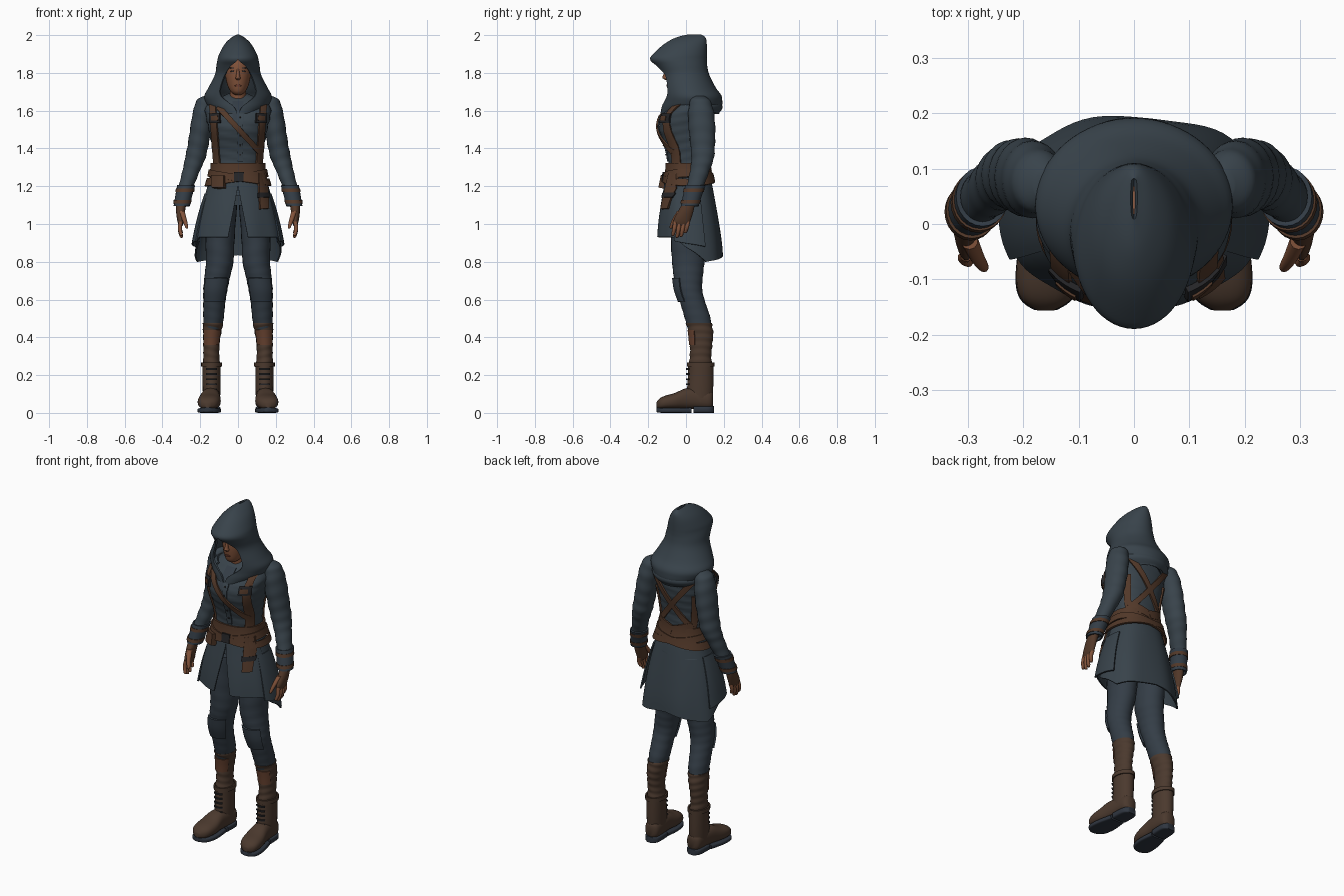
import bpy, bmesh, math

# Flat colours (linear)
def colour(name, r, g, b):
    m = bpy.data.materials.new(name)
    m.diffuse_color = (r, g, b, 1)
    return m

CLOTH = colour("slate_cloth", .040, .056, .070)
PANTS = colour("dark_blue_cloth", .034, .047, .062)
LEATHER = colour("brown_leather", .085, .040, .022)
BOOT = colour("boot_leather", .070, .041, .027)
PATCH = colour("tan_leather", .130, .052, .028)
SKIN = colour("skin", .220, .085, .042)
SOLE = colour("sole_rubber", .028, .036, .050)
DARK = colour("dark_metal", .018, .018, .020)
LIPS = colour("lips", .150, .045, .028)

# Cross-sections of torso and coat: z, centre y, half width, half depth
BODY = [(.76, .03, .236, .168), (.82, .027, .231, .166), (.9, .022, .221, .165),
        (1.0, .018, .206, .155), (1.1, .016, .184, .140), (1.2, .015, .156, .123),
        (1.28, .012, .134, .108), (1.33, .01, .130, .104), (1.4, .005, .138, .112),
        (1.5, -.004, .155, .138), (1.57, .004, .170, .137), (1.62, .025, .172, .115),
        (1.66, .04, .130, .085), (1.69, .04, .050, .050)]


def cat(R, t):
    """Smooth interpolation through a list of tuples."""
    i = min(max(int(t), 0), len(R) - 2)
    f = t - i
    a, b, c, d = R[max(i - 1, 0)], R[i], R[i + 1], R[min(i + 2, len(R) - 1)]
    return [q + .5 * f * (r - p + f * (2 * p - 5 * q + 4 * r - s + f * (3 * (q - r) + s - p)))
            for p, q, r, s in zip(a, b, c, d)]


def at(R, z):
    """Section at height z."""
    i = 0
    while i < len(R) - 2 and R[i + 1][0] < z:
        i += 1
    f = (z - R[i][0]) / (R[i + 1][0] - R[i][0])
    return cat(R, i + min(max(f, 0), 1))[1:]


def ell(phi, a, b, p=2.0):
    """Superellipse point, angle measured from the front."""
    s, c = math.sin(phi), math.cos(phi)
    return (a * math.copysign(abs(s) ** (2 / p), s), -b * math.copysign(abs(c) ** (2 / p), c))


def grid(name, f, nu, nv, mat, thick=0, closed=False, mirror=False):
    """Surface from f(u, v), optionally closed with caps, thickened, mirrored."""
    bm = bmesh.new()
    cols = nu if closed else nu + 1
    rows = [[bm.verts.new(f(i / nu, j / nv)) for i in range(cols)] for j in range(nv + 1)]
    for j in range(nv):
        for i in range(nu):
            k = (i + 1) % cols
            bm.faces.new((rows[j][i], rows[j][k], rows[j + 1][k], rows[j + 1][i]))
    if closed and not thick:
        bm.faces.new(rows[0])
        bm.faces.new(rows[-1])
    bmesh.ops.remove_doubles(bm, verts=bm.verts, dist=1e-5)
    bmesh.ops.recalc_face_normals(bm, faces=bm.faces)
    me = bpy.data.meshes.new(name)
    bm.to_mesh(me)
    bm.free()
    me.materials.append(mat)
    ob = bpy.data.objects.new(name, me)
    bpy.context.collection.objects.link(ob)
    if thick:
        m = ob.modifiers.new("thickness", 'SOLIDIFY')
        m.thickness, m.offset = thick, 0
    if mirror:
        m = ob.modifiers.new("mirror", 'MIRROR')
        m.use_mirror_merge = False
    # bake modifiers, then shade smooth with sharp edges kept
    dg = bpy.context.evaluated_depsgraph_get()
    ob.data = bpy.data.meshes.new_from_object(ob.evaluated_get(dg))
    ob.modifiers.clear()
    bm = bmesh.new()
    bm.from_mesh(ob.data)
    bmesh.ops.recalc_face_normals(bm, faces=bm.faces)
    bm.to_mesh(ob.data)
    bm.free()
    ob.data.shade_smooth()
    ob.data.set_sharp_from_angle(angle=math.radians(45))
    ob.data.name = name
    return ob


def loft(name, rings, mat, axis='z', p=2.0, n=24, m=4, phi=None, thick=0, mirror=True, ripple=0, waves=9):
    """Rings (x, y, z, half width, half depth) joined along z or y."""
    a0, a1 = [math.radians(d) for d in (phi or (0, 360))]
    def f(u, v):
        x, y, z, a, b = cat(rings, v * (len(rings) - 1))
        ang = a0 + u * (a1 - a0)
        k = 1 + ripple * math.sin(v * waves * 6.283 + 1.5 * math.sin(ang))
        e = ell(ang, a * k, b * k, p)
        return (x + e[0], y + e[1], z) if axis == 'z' else (x + e[0], y, z + e[1])
    return grid(name, f, n, m * (len(rings) - 1), mat, thick, phi is None, mirror)


def body(phi, z, off=0):
    cy, a, b = at(BODY, z)
    e = ell(phi, a + off, b + off, 2.3)
    return (e[0], e[1] + cy, z)


def strap(name, p, q, side, w, mat, off=.006, thick=.01, mirror=False):
    """Ribbon from (x, z) to (x, z) laid on the front (-1) or back (1) of the body."""
    dx, dz = q[0] - p[0], q[1] - p[1]
    L = math.hypot(dx, dz)
    def f(u, v):
        s = (u - .5) * w
        x, z = p[0] + dx * v - dz / L * s, p[1] + dz * v + dx / L * s
        cy, a, b = at(BODY, z)
        y = b * (1 - min(abs(x) / a, .97) ** 2.3) ** (1 / 2.3) + off
        return (x, cy + side * y, z)
    return grid(name, f, 4, max(3, int(L / .02)), mat, thick, False, mirror)


def band(name, z0, tilt, w, off, mat):
    """Belt around the waist, raised on one side."""
    def f(u, v):
        phi = u * 2 * math.pi
        return body(phi, z0 + tilt * math.sin(phi) + (v - .5) * w, off)
    return grid(name, f, 48, 3, mat, .01, True)


# Jacket body and sleeves
grid("jacket", lambda u, v: body(u * 2 * math.pi, 1.15 + .54 * v,
     .0025 * math.sin(70 * v + 2 * math.sin(u * 12.6))), 48, 36, CLOTH, closed=True)
loft("sleeve", [(.160, .07, 1.678, .02, .025), (.172, .075, 1.655, .046, .052), (.183, .08, 1.59, .056, .068),
                (.197, .085, 1.5, .057, .070), (.211, .088, 1.42, .055, .065), (.226, .088, 1.35, .054, .060),
                (.245, .075, 1.29, .047, .052), (.268, .055, 1.22, .041, .047), (.287, .035, 1.15, .036, .042),
                (.297, .022, 1.11, .034, .038)], CLOTH, m=6, ripple=.025, waves=10)
strap("undershirt", (0, 1.65), (0, 1.55), -1, .06, PANTS, .002, .006)
strap("placket", (.012, 1.6), (.012, 1.33), -1, .03, CLOTH, .003, .007)
for i in range(5):
    strap("button", (.012, 1.57 - i * .05), (.012, 1.562 - i * .05), -1, .008, DARK, .008, .006)

# Coat skirt: split front panels, long back, side flaps
HEM = [(0, .93), (60, .93), (75, .9), (115, .80), (150, .815), (180, .835)]
def hem(deg):
    d = min(deg, 360 - deg)
    for (a, za), (b, zb) in zip(HEM, HEM[1:]):
        if d <= b:
            return za + (zb - za) * (d - a) / (b - a)

def front_panel(u, v):
    z = 1.26 + (hem(u * 78) - 1.26) * v
    gap = math.asin(.05 * max(0, (1.2 - z) / .27) / at(BODY, z)[1]) ** 1.15
    phi = gap + u * (math.radians(78) - gap)
    return body(phi, z, .005 + .004 * v * math.sin(phi * 7))

def back_panel(u, v):
    deg = 70 + 220 * u
    return body(math.radians(deg), 1.26 + (hem(deg) - 1.26) * v, -.002 + .004 * v * math.sin(u * 25))

grid("coat_front", front_panel, 16, 14, CLOTH, .008, mirror=True)
grid("coat_back", back_panel, 44, 18, CLOTH, .008)
grid("coat_side_flap", lambda u, v: body(math.radians(66 + 46 * u), 1.16 + (-.25 - .03 * u) * v, .006 + .014 * v),
     10, 8, CLOTH, .008, mirror=True)

# Belts, harness and buckles
band("wide_belt", 1.285, 0, .075, .010, LEATHER)
band("tilted_belt", 1.245, .025, .042, .017, LEATHER)
band("crossing_belt", 1.245, -.025, .036, .018, LEATHER)
strap("belt_buckle", (-.02, 1.25), (.03, 1.25), -1, .05, DARK, .022, .012)
strap("belt_pouch", (-.10, 1.19), (-.10, 1.255), -1, .06, LEATHER, .030, .034)
strap("hanging_strap", (.128, 1.27), (.138, 1.08), -1, .045, LEATHER, .025, .014)
strap("hanging_buckle", (.135, 1.14), (.135, 1.165), -1, .054, DARK, .030, .014)
strap("shoulder_strap", (.135, 1.635), (.110, 1.30), -1, .032, LEATHER, mirror=True)
strap("shoulder_buckle", (.121, 1.535), (.123, 1.585), -1, .055, DARK, .013, .012, mirror=True)
strap("buckle_tab", (.121, 1.548), (.122, 1.572), -1, .034, LEATHER, .019, .010, mirror=True)
strap("chest_strap", (-.105, 1.62), (.115, 1.38), -1, .028, LEATHER, .010)
strap("back_strap", (.13, 1.62), (-.10, 1.33), 1, .03, LEATHER, .008, mirror=True)
strap("back_side_strap", (.125, 1.52), (.105, 1.32), 1, .024, LEATHER, mirror=True)
strap("back_brace", (.11, 1.335), (0, 1.30), 1, .05, LEATHER, .012, mirror=True)

# Hood: z, centre y, half width, half depth, opening angle
HOOD = [(1.585, .02, .110, .150, 2), (1.62, .03, .150, .155, 8), (1.65, .034, .168, .153, 20), (1.68, .032, .173, .150, 31),
        (1.72, .015, .152, .138, 37), (1.79, -.006, .117, .124, 35), (1.84, -.026, .109, .133, 19),
        (1.872, -.040, .103, .145, 0), (1.90, -.031, .094, .136, 0), (1.95, -.003, .066, .108, 0),
        (1.983, .025, .032, .075, 0), (1.998, .045, .004, .035, 0)]
def hood(u, v):
    z, cy, a, b, g = cat(HOOD, v * (len(HOOD) - 1))
    g = math.radians(max(g, 0)) if z < 1.871 else 0
    x, y = ell(g + u * 2 * (math.pi - g), a, b)
    return (x, cy + y, z)
grid("hood", hood, 56, 44, CLOTH, .010)
# Gathered cowl folds at the base of the hood
loft("cowl_fold", [(0, .04, 1.59, .135, .13), (0, .04, 1.615, .158, .148), (0, .035, 1.64, .155, .145),
                   (0, .03, 1.66, .13, .12)], CLOTH, phi=(38, 322), n=36, thick=.01, mirror=False)

# Head
loft("head", [(0, -.045, 1.683, .015, .025), (0, -.04, 1.70, .038, .05), (0, -.025, 1.74, .058, .075),
              (0, -.02, 1.80, .069, .085), (0, -.01, 1.86, .069, .088), (0, 0, 1.91, .05, .06),
              (0, 0, 1.935, .01, .01)], SKIN, mirror=False)
loft("neck", [(0, .01, 1.6, .056, .06), (0, .01, 1.66, .044, .05), (0, .0, 1.73, .044, .05)], SKIN, mirror=False)
loft("nose", [(0, -.101, 1.82, .006, .007), (0, -.106, 1.785, .010, .016), (0, -.105, 1.773, .014, .02),
              (0, -.1, 1.762, .007, .008)], SKIN, n=12, mirror=False)
loft("eye", [(.028, -.085, 1.808, .013, .006), (.028, -.101, 1.808, .010, .004)], DARK, 'y', n=12)
loft("eyebrow", [(.030, -.085, 1.826, .017, .004), (.030, -.100, 1.826, .014, .003)], DARK, 'y', n=12)
loft("mouth", [(0, -.08, 1.733, .022, .008), (0, -.104, 1.733, .016, .005)], LIPS, 'y', n=12, mirror=False)

# Bracers, gloves and fingers
loft("bracer", [(.274, .05, 1.205, .044, .050), (.286, .035, 1.155, .041, .046), (.298, .02, 1.095, .039, .043)],
     PANTS, phi=(0, 360), thick=.008)
for cx, cy, z, a in ((.279, .043, 1.178, .047), (.293, .026, 1.118, .044)):
    loft("bracer_band", [(cx, cy, z + .009, a, a + .005), (cx + .003, cy - .004, z - .009, a, a + .005)],
         LEATHER, phi=(0, 360), thick=.006)
loft("glove", [(.299, .018, 1.12, .028, .032), (.304, 0, 1.07, .024, .040), (.304, -.02, 1.02, .018, .045),
               (.303, -.024, .99, .010, .038)], LEATHER)
for i, length in enumerate((.075, .085, .08, .06)):
    y = -.056 + .022 * i
    loft("finger", [(.303, y, 1.012, .012, .012), (.308, y - .006, 1.012 - length * .5, .011, .011),
                    (.300, y - .013, 1.012 - length * .93, .009, .009),
                    (.299, y - .014, 1.012 - length, .003, .003)], SKIN, n=10)
loft("thumb", [(.298, -.03, 1.07, .016, .016), (.284, -.060, 1.025, .013, .013), (.272, -.078, .985, .009, .009),
               (.271, -.08, .975, .003, .003)], SKIN, n=10)

# Trouser legs and knee pads
loft("trouser_leg", [(.085, .02, 1.10, .08, .10), (.095, .015, .92, .077, .095), (.097, .012, .8, .073, .086),
                     (.110, .012, .72, .068, .077), (.120, .017, .65, .064, .069), (.126, .037, .58, .058, .067),
                     (.130, .062, .5, .054, .068), (.137, .078, .42, .044, .060)], PANTS, m=6, ripple=.012, waves=11)
loft("knee_pad", [(.112, .010, .715, .069, .079), (.120, .015, .65, .067, .074), (.125, .032, .59, .061, .070)],
     PANTS, phi=(-55, 55), thick=.010)

# Boots
loft("boot_legging", [(.132, .068, .475, .054, .069), (.137, .08, .42, .048, .064), (.141, .08, .36, .043, .059),
                      (.141, .077, .30, .042, .057), (.14, .076, .25, .046, .062)], BOOT, m=8, ripple=.03, waves=6)
loft("shin_patch", [(.136, .078, .440, .052, .067), (.139, .08, .40, .048, .064), (.141, .08, .36, .045, .061)],
     PATCH, phi=(-58, 58), thick=.006)
loft("boot_shaft", [(.14, .078, .262, .049, .067), (.14, .078, .20, .048, .067), (.14, .075, .13, .047, .069),
                    (.14, .072, .06, .045, .068)], BOOT)
loft("boot_cuff", [(.14, .078, .268, .051, .069), (.14, .078, .245, .051, .069)], BOOT, phi=(0, 360), thick=.008)
for i in range(5):
    z = .12 + i * .027
    loft("boot_lace", [(.14, .076, z, .050, .072), (.14, .076, z + .009, .050, .072)], DARK,
         phi=(-32, 32), n=8, m=1, thick=.006)
loft("boot_foot", [(.138, .144, .07, .02, .035), (.138, .125, .07, .042, .05), (.14, .06, .075, .047, .055),
                   (.146, 0, .075, .051, .055), (.151, -.06, .062, .060, .043), (.156, -.11, .055, .057, .036),
                   (.159, -.14, .048, .042, .028), (.16, -.157, .042, .014, .013)], BOOT, 'y', p=2.4)
loft("sole", [(.144, .03, .014, .046, .014), (.150, -.05, .013, .060, .013), (.156, -.11, .013, .058, .013),
              (.159, -.14, .014, .044, .013), (.16, -.156, .016, .020, .012)], SOLE, 'y', p=5)
loft("heel", [(.141, .04, .018, .046, .018), (.139, .10, .018, .046, .018), (.138, .13, .018, .040, .018),
              (.138, .147, .018, .022, .018)], SOLE, 'y', p=5)
